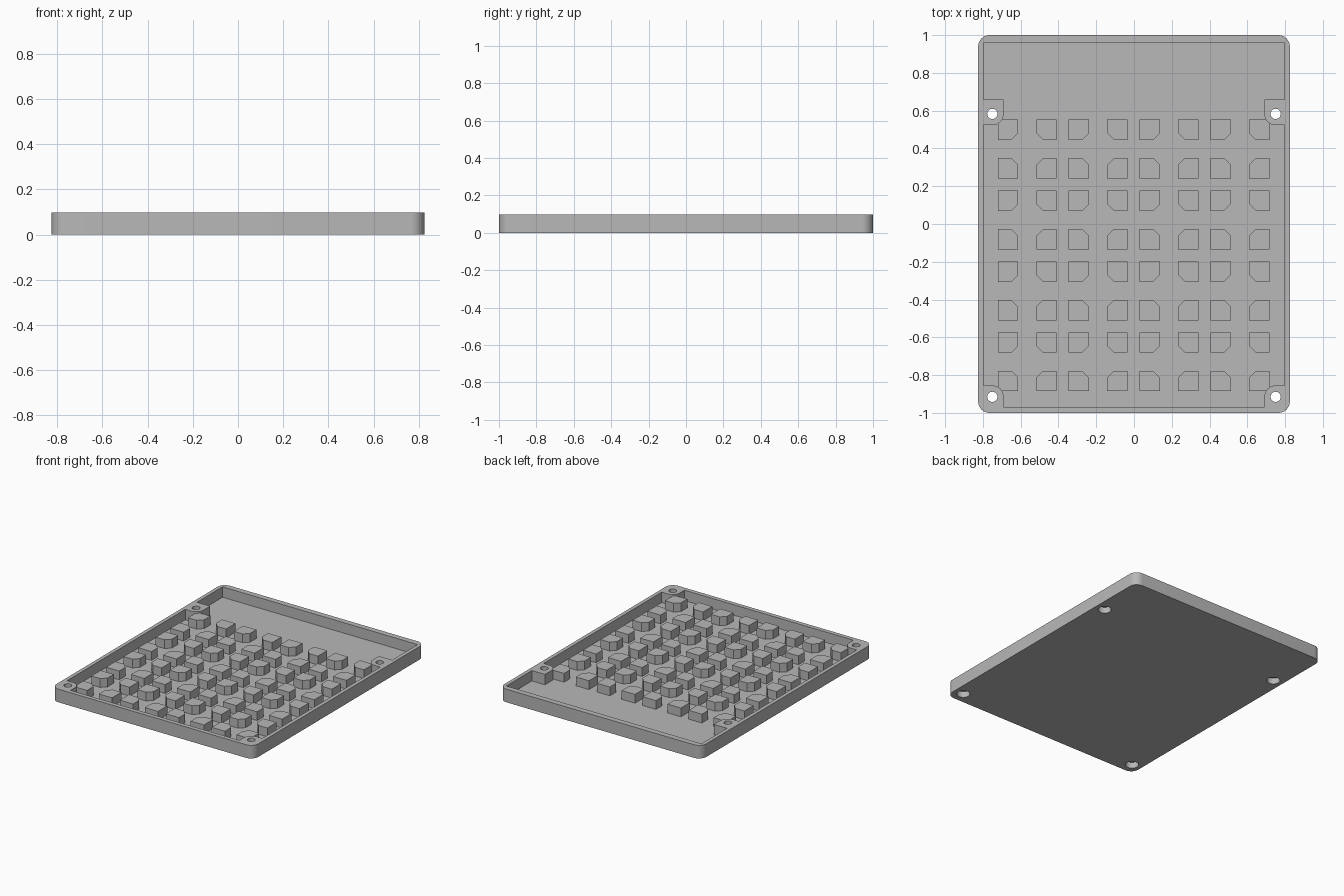
import bpy, bmesh, math

cube = bpy.data.objects.get("Cube")
if cube:
    bpy.data.objects.remove(cube, do_unlink=True)

HEIGHT, FLOOR, BLOCK_TOP = 0.097, 0.02, 0.085
HALF_X, HALF_Y, CORNER = 0.825, 1.0, 0.06
HOLE_X, HOLE_YS = 0.75, (0.583, -0.915)

grey = bpy.data.materials.new("plain_grey")
grey.use_nodes = True
colour = (0.48, 0.48, 0.48, 1)
grey.diffuse_color = colour
grey.node_tree.nodes["Principled BSDF"].inputs["Base Color"].default_value = colour


def arc(cx, cy, r, start, end, steps=8):
    angles = [math.radians(start + (end - start) * i / steps) for i in range(steps + 1)]
    return [(cx + r * math.cos(a), cy + r * math.sin(a)) for a in angles]


def add_prism(bm, outline, z0, z1):
    base = bm.faces.new([bm.verts.new((x, y, z0)) for x, y in outline])
    top = bmesh.ops.extrude_face_region(bm, geom=[base])["geom"]
    bmesh.ops.translate(bm, vec=(0, 0, z1 - z0),
                        verts=[v for v in top if isinstance(v, bmesh.types.BMVert)])


def make_object(name, prisms):
    bm = bmesh.new()
    for outline, z0, z1 in prisms:
        add_prism(bm, outline, z0, z1)
    bmesh.ops.recalc_face_normals(bm, faces=bm.faces)
    mesh = bpy.data.meshes.new(name)
    bm.to_mesh(mesh)
    bm.free()
    mesh.materials.append(grey)
    obj = bpy.data.objects.new(name, mesh)
    bpy.context.collection.objects.link(obj)
    return obj


def cut(target, name, prisms):
    cutter = make_object(name, prisms)
    mod = target.modifiers.new(name, "BOOLEAN")
    mod.operation = "DIFFERENCE"
    mod.solver = "EXACT"
    mod.object = cutter
    bpy.context.view_layer.objects.active = target
    bpy.ops.object.modifier_apply(modifier=mod.name)
    bpy.data.objects.remove(cutter, do_unlink=True)


# Tray body with rounded vertical corners
ix, iy = HALF_X - CORNER, HALF_Y - CORNER
body = (arc(ix, iy, CORNER, 0, 90) + arc(-ix, iy, CORNER, 90, 180)
        + arc(-ix, -iy, CORNER, 180, 270) + arc(ix, -iy, CORNER, 270, 360))
tray = make_object("tray", [(body, 0, HEIGHT)])

# Cavity outline that leaves four screw posts standing
back_y, front_y = HOLE_YS
side = ([(0.69, -0.968)] + arc(HOLE_X, front_y, 0.06, 180, 90)
        + [(0.797, front_y + 0.06), (0.797, back_y - 0.06)]
        + arc(HOLE_X, back_y, 0.06, 270, 180)
        + [(0.69, 0.66), (0.797, 0.66), (0.797, 0.958)])
cavity = side + [(-x, y) for x, y in reversed(side)]
cut(tray, "cavity_cutter", [(cavity, FLOOR, HEIGHT + 0.1)])

# Screw holes, widened from below for the screw heads
centres = [(sx * HOLE_X, y) for sx in (-1, 1) for y in HOLE_YS]
for name, radius, z0, z1 in (("hole_cutter", 0.027, -0.1, HEIGHT + 0.1),
                             ("head_cutter", 0.045, -0.1, 0.045)):
    cut(tray, name, [(arc(x, y, radius, 0, 360, 32)[:-1], z0, z1) for x, y in centres])

# Support blocks: each group of four has its cut corners facing the group's centre
HALF, CHAMFER = 0.054, 0.036
block = [(-HALF, -HALF), (HALF - CHAMFER, -HALF), (HALF, CHAMFER - HALF),
         (HALF, HALF), (-HALF, HALF)]
block = [(x, -y) for x, y in block]
PITCH, OFFSET = 0.3755, 0.102
blocks = []
for col in range(4):
    for row in range(4):
        gx = (col - 1.5) * PITCH - 0.002
        gy = (row - 1.5) * PITCH - 0.166
        for sx in (-1, 1):
            for sy in (-1, 1):
                # Block outline has its cut corner at +x +y
                outline = [(gx + sx * (x - OFFSET), gy + sy * (y - OFFSET)) for x, y in block]
                blocks.append((outline, FLOOR - 0.005, BLOCK_TOP))
make_object("support_blocks", blocks)

# Smooth the round corners and holes, keep the edges sharp
bpy.ops.object.select_all(action="DESELECT")
tray.select_set(True)
bpy.context.view_layer.objects.active = tray
bpy.ops.object.shade_smooth_by_angle(angle=math.radians(30))
